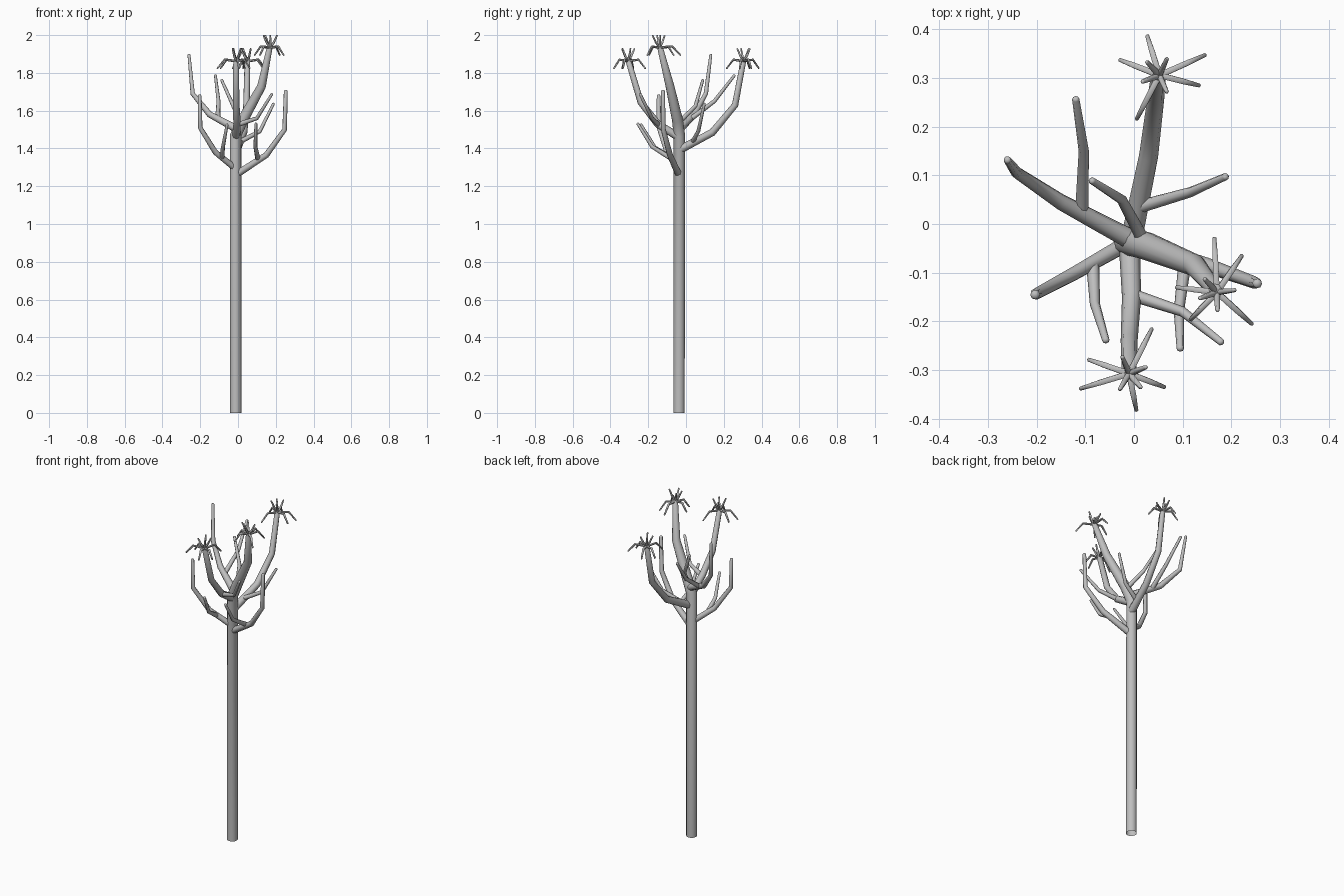
import bpy, bmesh, math
from mathutils import Vector

if "Cube" in bpy.data.objects:
    bpy.data.objects.remove(bpy.data.objects["Cube"])

bark = bpy.data.materials.new("grey_bark")
bark.diffuse_color = (0.52, 0.52, 0.52, 1)
bark.use_nodes = True
bark.node_tree.nodes["Principled BSDF"].inputs["Base Color"].default_value = bark.diffuse_color


def add_tube(bm, pts, radii, sides, open_start=False):
    """Sweep a tapering tube along a list of points, with a slightly domed tip."""
    pts = [Vector(p) for p in pts]
    radii = list(radii)
    end = (pts[-1] - pts[-2]).normalized()
    tip_r = radii[-1]
    pts[-1] = pts[-1] - end * tip_r * .6
    pts.append(pts[-1] + end * tip_r * .6)
    radii.append(tip_r * .6)
    rings, side = [], None
    for i, p in enumerate(pts):
        before = (p - pts[i - 1]).normalized() if i else Vector()
        after = (pts[i + 1] - p).normalized() if i + 1 < len(pts) else Vector()
        t = (before + after).normalized()
        if side is None:
            side = t.cross(Vector((0, 1, 0)) if abs(t.y) < 0.8 else Vector((1, 0, 0)))
        side = (side - t * side.dot(t)).normalized()
        up = t.cross(side)
        rings.append([bm.verts.new(p + radii[i] * (math.cos(a) * side + math.sin(a) * up))
                      for a in (2 * math.pi * k / sides for k in range(sides))])
    for a, b in zip(rings, rings[1:]):
        for k in range(sides):
            n = (k + 1) % sides
            bm.faces.new((a[k], a[n], b[n], b[k]))
    if not open_start:
        bm.faces.new(rings[0][::-1])
    bm.faces.new(rings[-1])


def finish(name, bm):
    mesh = bpy.data.meshes.new(name)
    bm.to_mesh(mesh)
    bm.free()
    mesh.materials.append(bark)
    obj = bpy.data.objects.new(name, mesh)
    bpy.context.collection.objects.link(obj)
    bpy.ops.object.select_all(action='DESELECT')
    obj.select_set(True)
    bpy.context.view_layer.objects.active = obj
    bpy.ops.object.shade_smooth_by_angle(angle=math.radians(60))


def tube(name, pts, r0, r1, sides=8):
    bm = bmesh.new()
    n = len(pts) - 1
    add_tube(bm, pts, [r0 + (r1 - r0) * i / n for i in range(n + 1)], sides)
    finish(name, bm)


# Trunk, open at the foot, bending into the tallest leader
bm = bmesh.new()
add_tube(bm, [(-.012, -.037, 0), (-.012, -.035, 1.47), (.025, -.045, 1.55),
              (.125, -.085, 1.73), (.17, -.14, 1.945)],
         [.03, .03, .029, .023, .015], 12, open_start=True)
finish("trunk", bm)

# Main branches
tube("back_branch", [(-.005, -.03, 1.395), (.03, .14, 1.485), (.045, .26, 1.63),
                     (.05, .305, 1.87)], .022, .015)
tube("front_branch", [(-.01, -.03, 1.455), (-.005, -.15, 1.53), (-.01, -.24, 1.645),
                      (-.01, -.307, 1.87)], .022, .015)
tube("left_back_branch", [(-.01, -.03, 1.505), (-.15, .045, 1.58), (-.24, .105, 1.69),
                          (-.26, .132, 1.9)], .021, .008)
tube("left_front_branch", [(-.015, -.04, 1.295), (-.12, -.1, 1.38), (-.2, -.143, 1.51),
                           (-.203, -.145, 1.685)], .017, .01)
tube("right_branch", [(-.005, -.04, 1.265), (.15, -.085, 1.365), (.247, -.12, 1.5),
                      (.253, -.122, 1.71)], .019, .01)

# Side twigs
twigs = [
    [(-.107, .03, 1.56), (-.103, .15, 1.65), (-.12, .259, 1.79)],
    [(.01, .035, 1.435), (.115, .065, 1.49), (.19, .098, 1.64)],
    [(-.005, -.145, 1.525), (.1, -.18, 1.56), (.181, -.244, 1.69)],
    [(.02, -.035, 1.54), (-.025, .05, 1.625), (-.088, .09, 1.765)],
    [(-.085, -.08, 1.35), (-.08, -.165, 1.405), (-.057, -.241, 1.53)],
    [(.105, -.075, 1.345), (.092, -.18, 1.41), (.095, -.258, 1.535)],
]
for i, pts in enumerate(twigs):
    tube(f"twig_{i + 1}", pts, .0135, .0075)


# Leaf rosettes: long drooping leaves at given tips, short upright ones between them
def rosette(name, hub, tips):
    bm = bmesh.new()
    hub = Vector(hub)
    angles = []
    for x, y in tips:
        d = Vector((x - hub.x, y - hub.y, 0))
        angles.append(math.atan2(d.y, d.x))
        add_tube(bm, [hub, hub + d * .6 + Vector((0, 0, .008)), hub + d - Vector((0, 0, .04))],
                 [.007, .0065, .0045], 6)
    angles.sort()
    gaps = zip(angles, angles[1:] + [angles[0] + 2 * math.pi])
    for a, b in sorted(gaps, key=lambda g: g[0] - g[1])[:4]:
        m = (a + b) / 2
        d = Vector((math.cos(m), math.sin(m), 0))
        add_tube(bm, [hub, hub + d * .02 + Vector((0, 0, .03)),
                      hub + d * .038 + Vector((0, 0, .068))], [.007, .006, .0045], 6)
    finish(name, bm)


rosette("top_rosette", (.17, -.14, 1.932),
        [(.165, -.028), (.222, -.064), (.243, -.206), (.115, -.197), (.086, -.13)])
rosette("back_rosette", (.052, .305, 1.862),
        [(.027, .387), (.147, .347), (.135, .284), (.005, .214), (-.03, .337)])
rosette("front_rosette", (-.01, -.307, 1.862),
        [(.037, -.214), (.064, -.335), (.005, -.383), (-.111, -.338), (-.094, -.278)])
